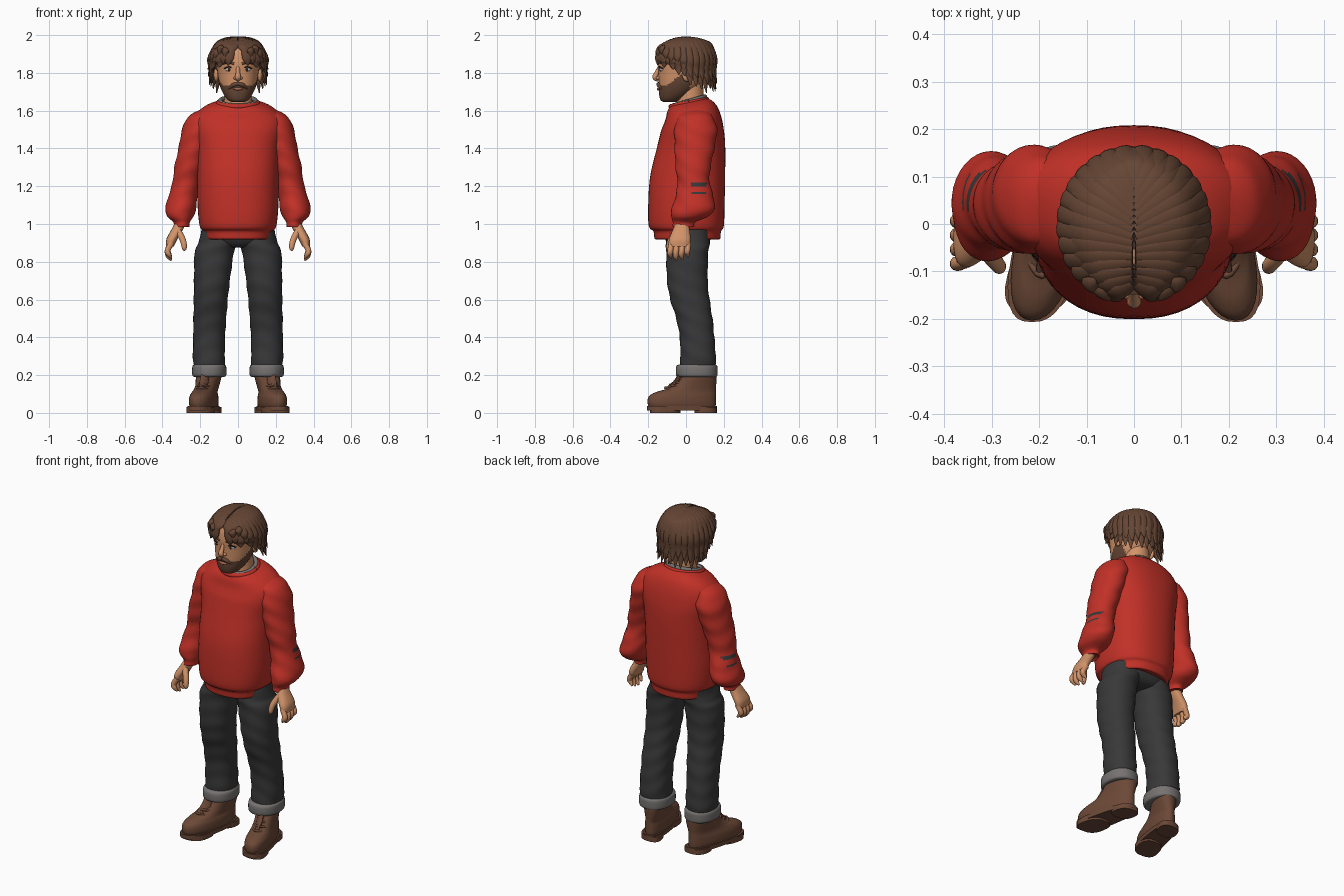
import bpy, bmesh
from math import sin, cos, pi, sqrt, radians
from mathutils import Vector

cube = bpy.data.objects.get("Cube")
if cube:
    bpy.data.objects.remove(cube)


def material(name, r, g, b):
    m = bpy.data.materials.new(name)
    m.use_nodes = True
    m.diffuse_color = (r, g, b, 1)
    bsdf = m.node_tree.nodes["Principled BSDF"]
    bsdf.inputs["Base Color"].default_value = (r, g, b, 1)
    bsdf.inputs["Roughness"].default_value = 0.8
    return m


RED = material("red wool", .53, .03, .02)
CHARCOAL = material("charcoal denim", .04, .04, .042)
GREY = material("grey lining", .18, .17, .165)
LEATHER = material("brown leather", .15, .066, .038)
HAIR = material("brown hair", .13, .06, .034)
SKIN = material("skin", .64, .29, .14)
LIP = material("lip", .42, .15, .08)
WHITE = material("eye white", .5, .52, .55)
DARK = material("dark brown", .03, .018, .013)


def spline(rows, sub):
    """Smoothly interpolate rows of numbers."""
    out = []
    for i in range(len(rows) - 1):
        a, b, c, d = (rows[max(0, min(len(rows) - 1, i + k))] for k in (-1, 0, 1, 2))
        for k in range(sub):
            t = k / sub
            out.append([q + .5 * t * (r - p + t * (2*p - 5*q + 4*r - s + t * (3*(q - r) + s - p)))
                        for p, q, r, s in zip(a, b, c, d)])
    return out + [list(rows[-1])]


def loft(rows, e=2, seg=36, sub=5, fold=0):
    """Stack of level rings, each row is z, centre x, half width, front y, back y."""
    rings = []
    for z, cx, rx, y0, y1 in spline(rows, sub):
        ring = []
        for k in range(seg):
            a = 2 * pi * k / seg
            c, s = cos(a), sin(a)
            f = 1 + fold * sin(62 * z + 3 * sin(a) + 2 * c)
            ring.append(Vector((cx + rx * f * abs(c) ** (2 / e) * (1 if c > 0 else -1),
                                (y0 + y1) / 2 + (y1 - y0) / 2 * f * abs(s) ** (2 / e) * (1 if s > 0 else -1), z)))
        rings.append(ring)
    return rings


def tube(rows, flat=1, seg=10, sub=4, centre=None):
    """Sweep along a path, each row is x, y, z, radius; flattened away from centre."""
    path = spline(rows, sub)
    pts = [Vector(p[:3]) for p in path]
    rings = []
    for i, p in enumerate(pts):
        tan = (pts[min(i + 1, len(pts) - 1)] - pts[max(i - 1, 0)]).normalized()
        ref = (p - centre) if centre else Vector((.3, .9, .2))
        side = tan.cross(ref).normalized()
        up = side.cross(tan)
        r = max(path[i][3], .001)
        rings.append([p + side * r * cos(2 * pi * k / seg) + up * r * flat * sin(2 * pi * k / seg)
                      for k in range(seg)])
    return rings


def ball(c, r, seg=16, n=10):
    return [[Vector((c[0] + r[0] * sin(t) * cos(2 * pi * k / seg),
                     c[1] + r[1] * sin(t) * sin(2 * pi * k / seg), c[2] + r[2] * cos(t)))
             for k in range(seg)] for t in (pi * (i + .15) / (n + .3) for i in range(n + 1))]


def make(name, parts, mats, rule=None, side=1, warp=None):
    """Turn lists of rings into one smooth mesh object."""
    bm = bmesh.new()
    for rings in parts:
        vs = []
        for ring in rings:
            pts = [warp(p) if warp else p for p in ring]
            vs.append([bm.verts.new((p.x * side, p.y, p.z)) for p in pts])
        n = len(vs[0])
        for lo, hi in zip(vs, vs[1:]):
            for k in range(n):
                bm.faces.new((lo[k], lo[(k + 1) % n], hi[(k + 1) % n], hi[k]))
        bm.faces.new(vs[0])
        bm.faces.new(vs[-1])
    bmesh.ops.recalc_face_normals(bm, faces=bm.faces)
    for f in bm.faces:
        f.smooth = True
        if rule and rule(f.calc_center_median()):
            f.material_index = 1
    me = bpy.data.meshes.new(name)
    bm.to_mesh(me)
    bm.free()
    me.set_sharp_from_angle(angle=radians(55))
    for m in mats:
        me.materials.append(m)
    ob = bpy.data.objects.new(name, me)
    bpy.context.scene.collection.objects.link(ob)
    return ob


def pair(name, parts, mats, **kw):
    make("left_" + name, parts, mats, **kw)
    make("right_" + name, parts, mats, side=-1, **kw)


# Sweater body with a neckline that drops at the front
def neckline(p):
    k = min(1, max(0, (p.z - 1.5) / .1))
    return Vector((p.x, p.y, p.z + .2 * k * (p.y - .04)))


make("sweater_body", [loft([
    (.93, 0, .15, -.14, .15), (.92, 0, .175, -.165, .18), (.96, 0, .183, -.172, .185),
    (.99, 0, .203, -.197, .2), (1.1, 0, .214, -.2, .204), (1.25, 0, .215, -.19, .207),
    (1.4, 0, .22, -.155, .208), (1.5, 0, .24, -.13, .2), (1.57, 0, .232, -.11, .18),
    (1.62, 0, .18, -.1, .15), (1.647, 0, .12, -.085, .12), (1.65, 0, .095, -.07, .1)],
    e=2.3, seg=48)], [RED], warp=neckline)


def neck_ring(rx, ry, z, tilt, r):
    return tube([(rx * cos(a), .015 + ry * sin(a), z + tilt * ry * sin(a), r)
                 for a in (pi * k / 10 for k in range(21))], centre=Vector((0, 0, z)))


make("sweater_collar", [neck_ring(.104, .094, 1.64, .2, .014)], [RED])
make("shirt_collar", [neck_ring(.094, .085, 1.65, .28, .012)], [GREY])


# Sleeves with torn elbows
def torn(c):
    return abs(c.x) > .3 and .03 < c.y < .11 and (abs(c.z - 1.165) < .008 or abs(c.z - 1.212) < .009)


pair("sleeve", [loft([
    (1.605, .16, .04, .01, .1), (1.57, .19, .072, -.04, .14), (1.5, .21, .086, -.06, .165),
    (1.4, .235, .08, -.06, .15), (1.3, .26, .077, -.055, .13), (1.22, .275, .072, -.045, .125),
    (1.15, .29, .077, -.055, .145), (1.08, .304, .081, -.075, .15), (1.04, .305, .07, -.08, .12),
    (1.01, .298, .044, -.07, .05), (.985, .298, .04, -.068, .042), (.99, .298, .03, -.05, .03)],
    sub=7, fold=.022)], [RED, CHARCOAL], rule=torn)

# Hands with curled fingers
hand = [loft([(1.02, .298, .028, -.05, .02), (.97, .322, .031, -.07, .02),
              (.92, .35, .029, -.09, .025), (.88, .36, .02, -.09, .02)], e=2.4, seg=20)]
for i in range(4):
    y = -.078 + i * .03
    drop = .012 * abs(i - 1.3)
    hand.append(tube([(.352, y, .9, .015), (.373, y - .005, .86, .0155),
                      (.367, y - .006, .825 + drop, .014), (.352, y, .805 + drop, .005)]))
hand.append(tube([(.32, -.05, .97, .017), (.292, -.08, .915, .017),
                  (.284, -.092, .875, .014), (.286, -.094, .858, .005)]))
pair("hand", hand, [SKIN])

# Trousers with rolled cuffs
make("trouser_hips", [loft([(.98, 0, .16, -.12, .14), (.93, 0, .185, -.115, .135),
                            (.89, 0, .15, -.09, .11), (.875, 0, .05, -.06, .07)], e=2.4)], [CHARCOAL])
pair("trouser_leg", [loft([
    (.97, .1, .095, -.1, .13), (.9, .108, .1, -.105, .125), (.85, .126, .104, -.105, .118),
    (.7, .138, .095, -.1, .115), (.6, .144, .09, -.083, .125), (.5, .149, .087, -.052, .14),
    (.4, .153, .084, -.033, .15), (.3, .154, .085, -.03, .158), (.23, .152, .08, -.03, .155)],
    e=2.2, sub=8, fold=.018)], [CHARCOAL])
pair("trouser_cuff", [loft([
    (.257, .152, .075, -.03, .15), (.25, .152, .088, -.05, .165), (.222, .152, .091, -.054, .167),
    (.195, .152, .088, -.05, .165), (.19, .152, .07, -.03, .15)], e=2.2, sub=3)], [GREY])


# Boots, turned slightly outward and narrower at the heel
def splay(p):
    k = .9 - .5 * min(.1, max(-.2, p.y))
    return Vector((.17 + (p.x - .17) * k - .2 * p.y, p.y, p.z))


def block(z0, z1, rx, y0, y1):
    rows = [(z0, .174, rx, y0, y1), (z1, .174, rx, y0, y1)]
    return loft(rows, e=2.6, sub=1)


pair("boot", [loft([
    (.02, .174, .066, -.19, .155), (.05, .174, .074, -.203, .158), (.085, .174, .072, -.198, .158),
    (.108, .174, .065, -.165, .158), (.125, .172, .064, -.11, .158), (.15, .17, .067, -.06, .16),
    (.19, .168, .074, -.022, .162), (.215, .166, .07, -.02, .16)], e=2.2)], [LEATHER], warp=splay)
pair("boot_sole", [block(.012, .036, .077, -.207, .164), block(0, .03, .075, -.19, -.03),
                   block(0, .03, .073, .045, .163)], [LEATHER], warp=splay)

# Boot laces and tongue
laces = []
for i in range(4):
    y, z = -.105 + i * .026, .133 + i * .016
    laces.append(tube([(.13, y + .035, z - .012, .006), (.172, y - .004, z, .007),
                       (.214, y + .035, z - .012, .006)]))
laces.append(tube([(.172, -.1, .12, .02), (.17, -.055, .155, .026), (.168, -.03, .2, .024)], flat=.5))
pair("boot_laces", laces, [LEATHER], warp=splay)


# Head with a painted beard
def beard(c):
    return c.y < .02 and c.z < 1.733 + .8 * max(0, c.y + .1)


make("neck", [loft([(1.57, 0, .09, -.06, .1), (1.64, 0, .074, -.05, .095),
                    (1.76, 0, .07, -.05, .09)])], [SKIN])
make("head", [loft([
    (1.645, 0, .025, -.115, -.06), (1.655, 0, .052, -.134, -.03), (1.69, 0, .078, -.143, .03),
    (1.74, 0, .098, -.144, .08), (1.8, 0, .108, -.146, .115), (1.86, 0, .112, -.148, .125),
    (1.92, 0, .1, -.13, .115), (1.96, 0, .06, -.08, .07)], e=2.2, seg=64, sub=8)],
    [SKIN, HAIR], rule=beard)
make("nose", [tube([(0, -.138, 1.835, .009), (0, -.155, 1.8, .012), (0, -.163, 1.777, .016),
                    (0, -.145, 1.762, .01)]),
              ball((.015, -.147, 1.773), (.01, .012, .009)),
              ball((-.015, -.147, 1.773), (.01, .012, .009))], [SKIN])
pair("ear", [ball((.115, .005, 1.79), (.014, .026, .036))], [SKIN])
pair("eye", [ball((.048, -.122, 1.818), (.021, .017, .012))], [WHITE])
pair("iris", [ball((.046, -.136, 1.818), (.009, .005, .01))], [DARK])
pair("eyelid", [tube([(.024, -.136, 1.822, .003), (.048, -.141, 1.832, .004),
                      (.074, -.122, 1.822, .003)])], [DARK])
pair("eyebrow", [tube([(.02, -.146, 1.848, .006), (.05, -.141, 1.857, .008),
                       (.084, -.112, 1.845, .003)], flat=.7)], [HAIR])
pair("moustache", [tube([(0, -.147, 1.742, .009), (.025, -.144, 1.736, .011),
                         (.05, -.127, 1.715, .004)])], [HAIR])
make("mouth", [tube([(-.03, -.139, 1.718, .003), (0, -.147, 1.715, .008),
                     (.03, -.139, 1.718, .003)])], [LIP])

# Swept hair: a cap, then overlapping locks fanning out from a centre parting
make("hair_cap", [ball((0, .022, 1.865), (.132, .128, .118), seg=32, n=16)], [HAIR])
CROWN = Vector((0, 0, 1.83))


def dome(x, y):
    return 1.862 + .124 * sqrt(max(0, 1 - (x / .158) ** 2 - (y / .172) ** 2))


def lock(t, lift, out, width):
    a = radians(20 + 158 * t)
    x, y = .15 * sin(a) * out, -.004 - .158 * cos(a) * out
    root = -.125 + .195 * t
    k = min(1, max(0, (t - .15) / .55))
    hem = 1.84 - .135 * k * k * (3 - 2 * k) + lift
    rows = []
    for u, r in ((0, .6), (.4, 1), (.75, 1.1)):
        px, py = .003 + x * u, root + (y - root) * u
        rows.append((px, py, dome(px, py), width * r))
    rows.append((x, y, max(1.875, hem + .03), width * 1.15))
    if hem < 1.83:
        rows.append((x * .98, y * .98, (1.875 + hem) / 2, width))
    rows.append((x * 1.06, y * 1.04 + .004, hem, width * .12))
    return tube(rows, flat=.5, sub=5, centre=CROWN)


locks = []
for i in range(15):
    locks.append(lock(i / 14, .012 * sin(i * 2.4), .97, .024))
for i in range(13):
    locks.append(lock((i + .5) / 13, .045 + .014 * sin(i * 1.9), 1.01, .02))
pair("hair_locks", locks, [HAIR])
